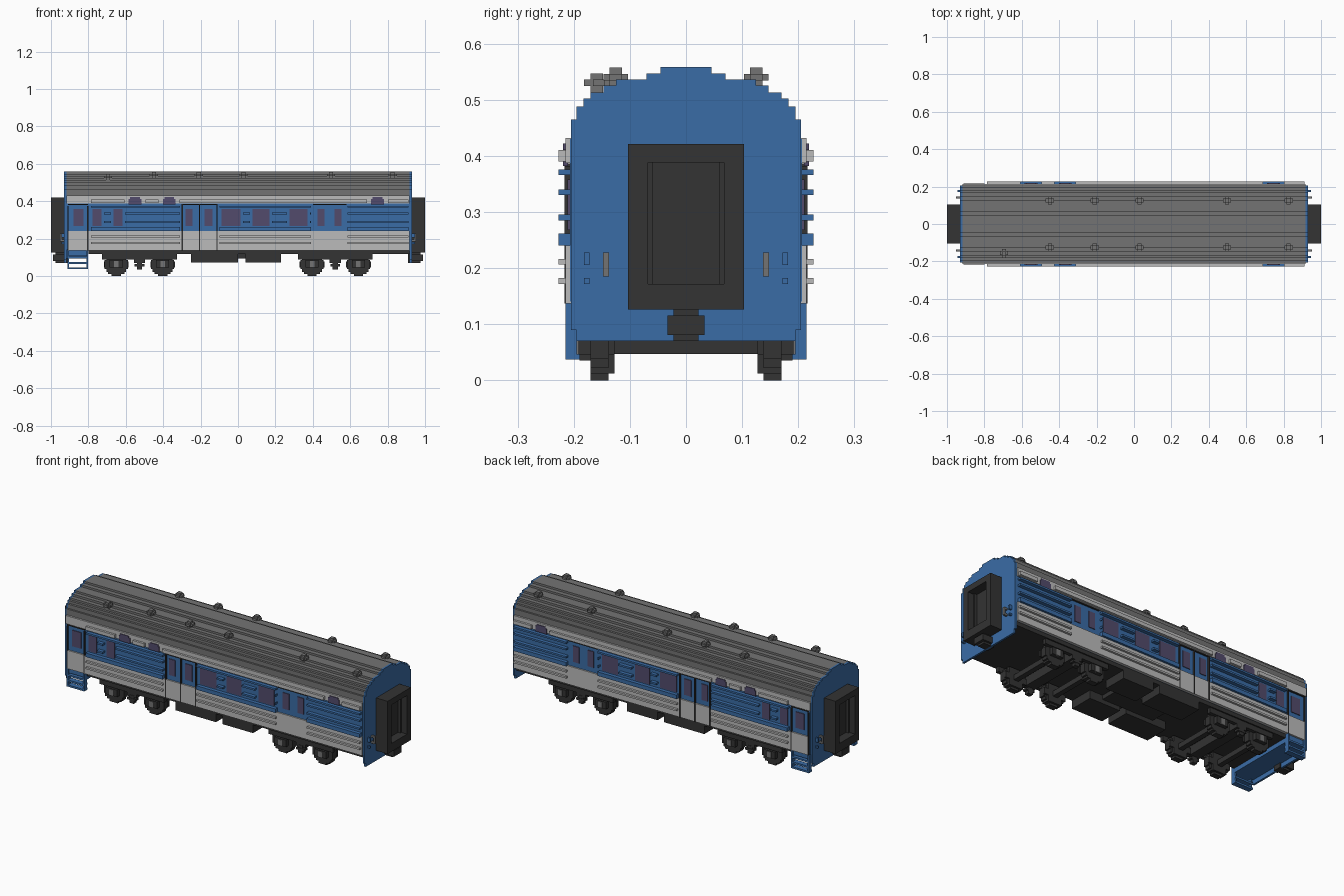
import bpy, bmesh
from mathutils import Matrix, Vector

cube = bpy.data.objects.get("Cube")
if cube:
    bpy.data.objects.remove(cube, do_unlink=True)


def material(name, r, g, b):
    m = bpy.data.materials.new(name)
    m.use_nodes = True
    m.diffuse_color = (r, g, b, 1)
    m.node_tree.nodes["Principled BSDF"].inputs["Base Color"].default_value = (r, g, b, 1)
    return m


BLUE = material("body blue", 0.042, 0.150, 0.380)
LIGHT = material("light grey", 0.50, 0.50, 0.50)
ROOF = material("roof grey", 0.175, 0.175, 0.175)
DARK = material("dark grey", 0.033, 0.033, 0.033)
GLASS = material("window purple", 0.085, 0.070, 0.150)


def finish(name, bm, mat):
    bmesh.ops.recalc_face_normals(bm, faces=bm.faces)
    me = bpy.data.meshes.new(name)
    bm.to_mesh(me)
    bm.free()
    me.materials.append(mat)
    ob = bpy.data.objects.new(name, me)
    bpy.context.collection.objects.link(ob)
    return ob


def boxes(name, mat, items, mirror_y=False, mirror_x=False):
    """One object from boxes (x0, x1, y0, y1, z0, z1), optionally repeated on opposite sides."""
    bm = bmesh.new()
    for sx in ((1, -1) if mirror_x else (1,)):
        for sy in ((1, -1) if mirror_y else (1,)):
            for x0, x1, y0, y1, z0, z1 in items:
                c = Vector((sx * (x0 + x1) / 2, sy * (y0 + y1) / 2, (z0 + z1) / 2))
                size = Matrix.Diagonal((x1 - x0, y1 - y0, z1 - z0, 1))
                bmesh.ops.create_cube(bm, size=1, matrix=Matrix.Translation(c) @ size)
    return finish(name, bm, mat)


def extrude_x(name, mat, half, x0, x1):
    """Extrude a profile, given as its +y half from bottom to top, along x."""
    pts = half + [(-y, z) for y, z in reversed(half)]
    bm = bmesh.new()
    face = bm.faces.new([bm.verts.new((x0, y, z)) for y, z in pts])
    ext = bmesh.ops.extrude_face_region(bm, geom=[face])
    moved = [v for v in ext["geom"] if isinstance(v, bmesh.types.BMVert)]
    bmesh.ops.translate(bm, verts=moved, vec=(x1 - x0, 0, 0))
    return finish(name, bm, mat)


def gaps(x0, x1, cuts, pad=0.014):
    """Split the run x0..x1 wherever a cut lies."""
    out, start = [], x0
    for a, b in sorted(cuts):
        if b + pad <= x0 or a - pad >= x1:
            continue
        if a - pad > start:
            out.append((start, a - pad))
        start = max(start, b + pad)
    if start < x1:
        out.append((start, x1))
    return out


# Stepped roof outline
steps = [(0.205, 0.465), (0.195, 0.488), (0.183, 0.502), (0.170, 0.513),
         (0.147, 0.525), (0.125, 0.536), (0.070, 0.547), (0.045, 0.558)]
arch = []
for i, (y, z) in enumerate(steps):
    arch.append((y, z))
    if i + 1 < len(steps):
        arch.append((steps[i + 1][0], z))

# Body shell, roof and end walls
boxes("body_core", BLUE, [(-0.918, 0.918, -0.207, 0.207, 0.14, 0.43)])
extrude_x("roof", ROOF, [(0.205, 0.43)] + arch, -0.918, 0.918)
end_half = [(0.190, 0.070), (0.195, 0.070), (0.195, 0.09), (0.205, 0.09)] + arch
extrude_x("left_end_wall", BLUE, end_half, 0.918, 0.929)
extrude_x("right_end_wall", BLUE, end_half, -0.929, -0.918)

# Light grey bands
boxes("lower_band", LIGHT, [(-0.91, 0.918, 0.20, 0.215, 0.137, 0.24)], True)
boxes("upper_band", LIGHT, [(-0.918, 0.918, 0.20, 0.215, 0.387, 0.432)], True)

# Windows
windows = [(-0.88, -0.826), (-0.778, -0.730), (-0.666, -0.618), (-0.28, -0.243),
           (-0.18, -0.136), (-0.088, 0.013), (0.077, 0.168), (0.275, 0.372),
           (0.425, 0.463), (0.516, 0.553)]
high_windows = [(-0.585, -0.516), (-0.402, -0.335), (0.711, 0.78)]
boxes("windows", GLASS, [(a, b, 0.205, 0.211, 0.268, 0.358) for a, b in windows], True)
boxes("high_windows", GLASS,
      [(a, b, 0.21, 0.219, 0.382, 0.412) for a, b in high_windows]
      + [(a + 0.008, b - 0.008, 0.21, 0.219, 0.412, 0.422) for a, b in high_windows], True)

# Horizontal ribs in three runs along the side
runs = [(-0.785, -0.31), (-0.10, 0.39), (0.585, 0.912)]
blue_ribs, grey_ribs = [], []
for x0, x1 in runs:
    for z in (0.29, 0.335):
        blue_ribs += [(a, b, 0.20, 0.227, z - 0.005, z + 0.005) for a, b in gaps(x0, x1, windows)]
    blue_ribs += [(x0, x1, 0.20, 0.227, 0.366, 0.376), (x0, x1, 0.20, 0.227, 0.240, 0.262)]
    grey_ribs += [(x0, x1, 0.21, 0.227, z - 0.005, z + 0.005) for z in (0.177, 0.211)]
grey_ribs += [(a, b, 0.21, 0.227, 0.390, 0.410)
              for a, b in gaps(-0.785, 0.912, high_windows, 0.022)]
boxes("blue_ribs", BLUE, blue_ribs, True)
boxes("grey_ribs", LIGHT, grey_ribs, True)

# Door seams
seams = [(x - 0.003, x + 0.003, 0.205, 0.2165, 0.137, 0.385) for x in (-0.298, -0.205, -0.112)]
seams += [(x - 0.003, x + 0.003, 0.205, 0.2165, 0.137, 0.375) for x in (-0.908, -0.803)]
seams += [(a, b, 0.205, 0.2165, 0.380, 0.386)
          for a, b in ((-0.30, -0.11), (0.40, 0.58), (-0.908, -0.803))]
boxes("door_seams", DARK, seams, True)

# Entrance steps and vestibule floor
boxes("entrance_steps", BLUE,
      [(x, x + 0.009, 0.190, 0.215, 0.037, 0.137) for x in (-0.912, -0.811)]
      + [(-0.912, -0.802, 0.185, 0.215, z, z + 0.010) for z in (0.037, 0.065, 0.095)]
      + [(-0.912, -0.802, 0.185, 0.205, 0.110, 0.14)], True)
boxes("vestibule_floor", BLUE, [(-0.918, -0.802, -0.19, 0.19, 0.095, 0.14)])

# Roof vents in a cross shape
vents = []
for x in (-0.45, -0.21, 0.03, 0.497, 0.827):
    for s in (-1, 1):
        y = s * 0.125
        vents += [(x - 0.022, x + 0.022, y - 0.011, y + 0.011, 0.534, 0.546),
                  (x - 0.011, x + 0.011, y - 0.022, y + 0.022, 0.534, 0.546),
                  (x - 0.011, x + 0.011, y - 0.011, y + 0.011, 0.520, 0.557)]
vents += [(-0.717, -0.673, -0.166, -0.144, 0.524, 0.536),
          (-0.706, -0.684, -0.182, -0.135, 0.524, 0.536),
          (-0.706, -0.684, -0.170, -0.148, 0.510, 0.547)]
boxes("roof_vents", ROOF, vents)

# Gangway frames with recessed doorways, and couplers
boxes("gangways", DARK,
      [(0.925, 0.95, -0.103, 0.103, 0.126, 0.421),
       (0.95, 1.0, -0.103, -0.068, 0.126, 0.421), (0.95, 1.0, 0.068, 0.103, 0.126, 0.421),
       (0.95, 1.0, -0.068, 0.068, 0.126, 0.172), (0.95, 1.0, -0.068, 0.068, 0.388, 0.421),
       (0.95, 0.965, -0.068, -0.059, 0.172, 0.388),
       (0.95, 0.965, 0.059, 0.068, 0.172, 0.388)], mirror_x=True)
boxes("couplers", DARK,
      [(0.91, 0.975, -0.022, 0.022, 0.07, 0.127),
       (0.93, 0.99, -0.033, 0.033, 0.081, 0.115)], mirror_x=True)

# End handles
boxes("end_handles", ROOF,
      [(0.942, 0.952, 0.137, 0.148, 0.185, 0.228)]
      + [(0.925, 0.95, 0.137, 0.148, z, z + 0.01) for z in (0.185, 0.218)], True, True)
boxes("end_sockets", BLUE,
      [(0.925, 0.945, 0.172, 0.182, 0.205, 0.228),
       (0.925, 0.945, 0.172, 0.182, 0.172, 0.182)], True, True)

# Underframe and equipment boxes
boxes("underframe", DARK, [(-0.80, 0.918, -0.195, 0.195, 0.118, 0.14)])
boxes("equipment_boxes", DARK,
      [(-0.25, 0.0, 0.06, 0.195, 0.072, 0.14), (0.04, 0.23, 0.06, 0.195, 0.072, 0.14)], True)
boxes("equipment_centre", DARK, [(-0.17, 0.15, -0.06, 0.06, 0.095, 0.14)])

# Bogies: stepped wheels, axles, side frames and springs
disc = [(0.025, 0.062), (0.043, 0.050), (0.053, 0.040), (0.062, 0.024)]
wheels, axles, frames, hubs, springs = [], [], [], [], []
for c in (-0.527, 0.52):
    for dx in (-0.124, 0.124):
        x = c + dx
        wheels += [(x - w, x + w, 0.138, 0.170, 0.062 - h, 0.062 + h) for w, h in disc]
        wheels += [(x - 0.066, x + 0.066, 0.127, 0.138, 0.045, 0.079),
                   (x - 0.042, x + 0.042, 0.127, 0.138, 0.012, 0.112)]
        axles.append((x - 0.014, x + 0.014, -0.14, 0.14, 0.047, 0.075))
        frames += [(x - 0.035, x + 0.035, 0.170, 0.192, 0.046, 0.085)]
        hubs += [(x - 0.012, x + 0.012, 0.185, 0.195, 0.046, 0.080)]
    frames += [(c - 0.20, c + 0.20, 0.168, 0.188, 0.090, 0.118),
               (c - 0.03, c + 0.03, 0.0, 0.188, 0.070, 0.118)]
    springs += [(c - 0.014, c + 0.014, 0.165, 0.190, 0.035, 0.08),
                (c - 0.026, c + 0.026, 0.165, 0.192, 0.052, 0.064)]
boxes("wheels", DARK, wheels, True)
boxes("axles", DARK, axles)
boxes("bogie_frames", DARK, frames, True)
boxes("axle_boxes", ROOF, hubs, True)
boxes("bogie_springs", DARK, springs, True)
